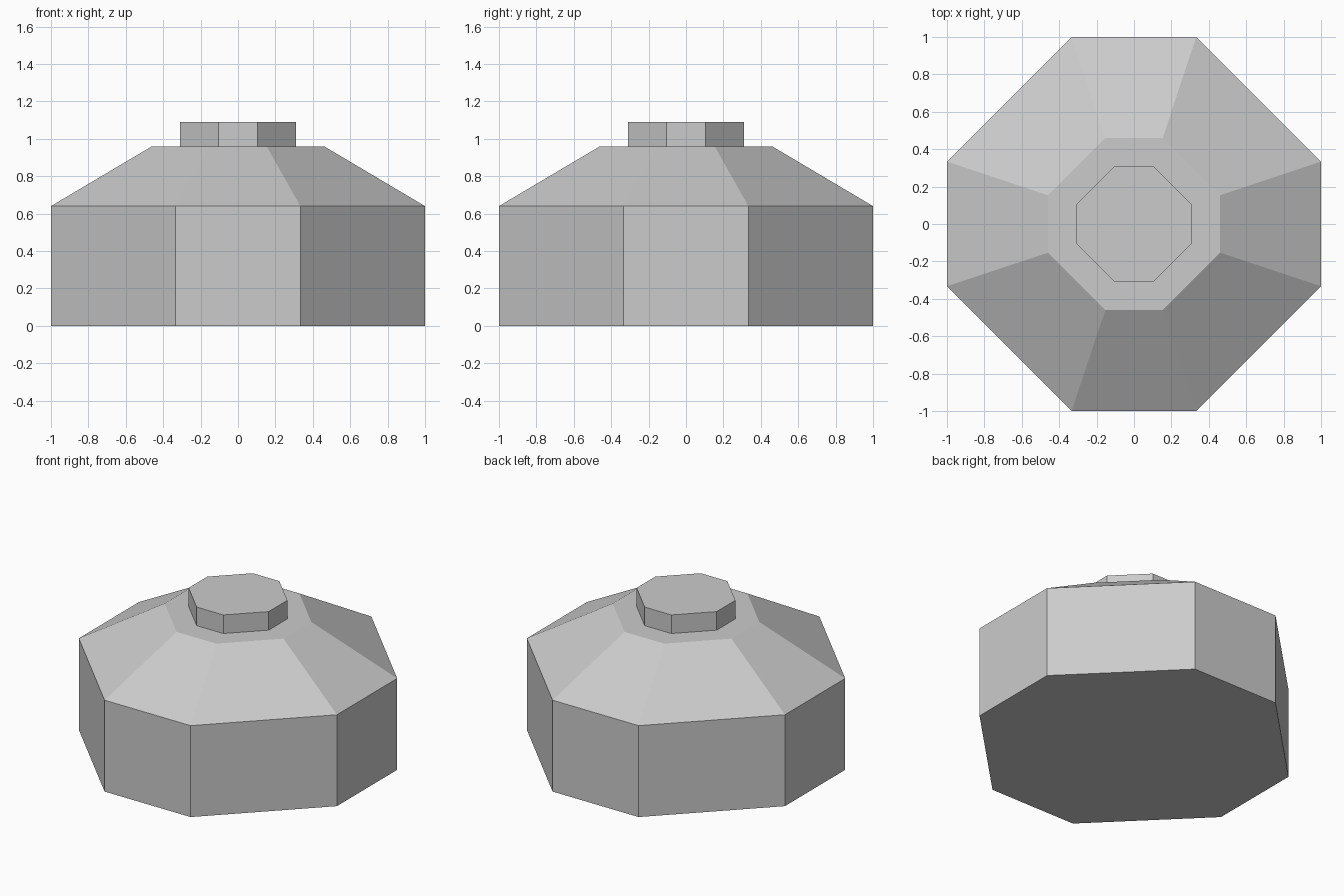
import bpy
import bmesh

if "Cube" in bpy.data.objects:
    bpy.data.objects.remove(bpy.data.objects["Cube"])

CUT = 1 / 3  # half-length of an axis-aligned side relative to the radius


def octagon(r, z):
    c = r * CUT
    return [(c, -r, z), (r, -c, z), (r, c, z), (c, r, z),
            (-c, r, z), (-r, c, z), (-r, -c, z), (-c, -r, z)]


def loft(name, profile):
    """Closed flat-shaded solid through octagons given as (radius, height)."""
    bm = bmesh.new()
    rings = [[bm.verts.new(p) for p in octagon(r, z)] for r, z in profile]
    for low, high in zip(rings, rings[1:]):
        for i in range(8):
            j = (i + 1) % 8
            bm.faces.new((low[i], low[j], high[j], high[i]))
    bm.faces.new(rings[0][::-1])
    bm.faces.new(rings[-1])
    mesh = bpy.data.meshes.new(name)
    bm.to_mesh(mesh)
    bm.free()
    obj = bpy.data.objects.new(name, mesh)
    bpy.context.collection.objects.link(obj)
    return obj


# Straight-walled body with sloping shoulder and flat top
loft("body", [(1.0, 0.0), (1.0, 0.64), (0.46, 0.96)])

# Small lid, sunk slightly into the flat top
loft("lid", [(0.31, 0.95), (0.31, 1.09)])
